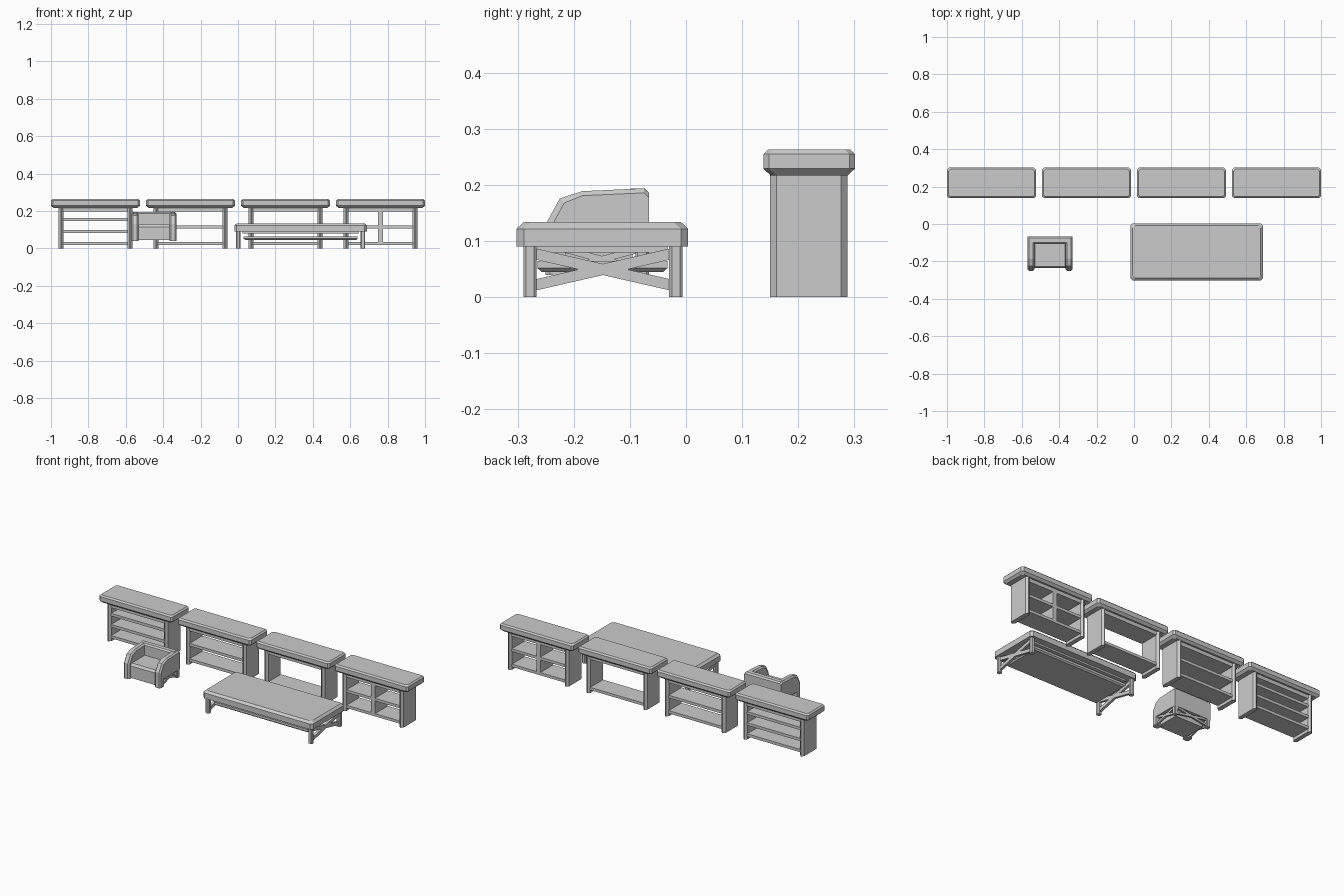
import bpy, bmesh, math
from mathutils import Vector

cube = bpy.data.objects.get("Cube")
if cube:
    bpy.data.objects.remove(cube, do_unlink=True)

grey = bpy.data.materials.new("plain_grey")
grey.use_nodes = True
COLOUR = (0.6, 0.6, 0.6, 1)
grey.diffuse_color = COLOUR
grey.node_tree.nodes["Principled BSDF"].inputs["Base Color"].default_value = COLOUR


def finish(name, bm):
    bmesh.ops.recalc_face_normals(bm, faces=bm.faces)
    mesh = bpy.data.meshes.new(name)
    bm.to_mesh(mesh)
    bm.free()
    mesh.materials.append(grey)
    obj = bpy.data.objects.new(name, mesh)
    bpy.context.collection.objects.link(obj)
    return obj


def loft(name, rings):
    """Skin a stack of matching closed rings and cap both ends."""
    bm = bmesh.new()
    rows = [[bm.verts.new(p) for p in ring] for ring in rings]
    n = len(rows[0])
    for a, b in zip(rows, rows[1:]):
        for i in range(n):
            j = (i + 1) % n
            bm.faces.new((a[i], a[j], b[j], b[i]))
    bm.faces.new(rows[0])
    bm.faces.new(rows[-1])
    return finish(name, bm)


def slab(name, x, y, levels, corner=0.0):
    """Block with clipped vertical corners; levels are (height, inset)."""
    rings = []
    for z, inset in levels:
        a, b, c, d = x[0] + inset, x[1] - inset, y[0] + inset, y[1] - inset
        k = corner
        if k:
            pts = [(a + k, c), (b - k, c), (b, c + k), (b, d - k),
                   (b - k, d), (a + k, d), (a, d - k), (a, c + k)]
        else:
            pts = [(a, c), (b, c), (b, d), (a, d)]
        rings.append([(px, py, z) for px, py in pts])
    return loft(name, rings)


def box(name, x, y, z, corner=0.0):
    return slab(name, x, y, [(z[0], 0), (z[1], 0)], corner)


def bar(name, start, end, thick, height):
    """Slanted brace with vertical cut ends, thick across its own run."""
    p, q = Vector(start), Vector(end)
    side = (q - p).cross(Vector((0, 0, 1))).normalized() * thick / 2
    up = Vector((0, 0, height / 2))
    return loft(name, [[e - side - up, e + side - up, e + side + up, e - side + up]
                       for e in (p, q)])


def cross_brace(name, a, b, low, high, thick, height):
    bar(name + "_rising", (*a, low), (*b, high), thick, height)
    bar(name + "_falling", (*a, high), (*b, low), thick, height)


# Four open shelving units with different shelf layouts
layouts = [(-0.762, (0.025, 0.09, 0.155)), (-0.254, (0.025, 0.115)),
           (0.254, (0.025,)), (0.762, (0.025, 0.115))]
for number, (cx, shelves) in enumerate(layouts, 1):
    tag = f"unit_{number}_"
    slab(tag + "top", (cx - 0.238, cx + 0.238), (0.138, 0.301),
         [(0.217, 0.013), (0.229, 0), (0.255, 0), (0.263, 0.008)], 0.01)
    for word, s in (("right", -1), ("left", 1)):
        mid = cx + s * 0.184
        box(tag + word + "_side", (mid - 0.013, mid + 0.013), (0.15, 0.288),
            (0, 0.22), 0.0115)
    inner = (cx - 0.175, cx + 0.175)
    box(tag + "top_rail", inner, (0.16, 0.278), (0.196, 0.22))
    for i, z in enumerate(shelves, 1):
        box(f"{tag}shelf_{i}", inner, (0.16, 0.278), (z - 0.008, z + 0.008))
    if number == 4:
        box(tag + "divider", (cx - 0.013, cx + 0.013), (0.16, 0.278), (0.025, 0.2))

# Long low table
slab("table_top", (-0.02, 0.69), (-0.302, 0.004),
     [(0.09, 0), (0.122, 0), (0.134, 0.013)], 0.013)
box("table_apron", (0.025, 0.645), (-0.265, -0.033), (0.08, 0.092))
slab("table_lower_panel", (0.03, 0.64), (-0.265, -0.033),
     [(0.045, 0.008), (0.052, 0), (0.065, 0)])
for word, x in (("right", 0.002), ("left", 0.668)):
    for end, y in (("front", -0.278), ("back", -0.018)):
        box(f"table_{end}_{word}_leg", (x - 0.012, x + 0.012),
            (y - 0.012, y + 0.012), (0, 0.092), 0.005)
    cross_brace(f"table_{word}_brace", (x, -0.268), (x, -0.028),
                0.022, 0.077, 0.014, 0.02)

# Armchair: seat block, tall curved arms, back and braced lower frame
CX = -0.449
slab("chair_seat", (CX - 0.09, CX + 0.09), (-0.236, -0.095),
     [(0.045, 0), (0.115, 0), (0.128, 0.01)])
arm = [(-0.25, 0.04), (-0.25, 0.13), (-0.225, 0.176), (-0.185, 0.189),
       (-0.075, 0.194), (-0.066, 0.186), (-0.066, 0.085), (-0.215, 0.085),
       (-0.215, 0.04)]
for word, s in (("right", -1), ("left", 1)):
    rings = []
    for offset, drop in ((0.082, 0.008), (0.09, 0), (0.112, 0), (0.12, 0.008)):
        rings.append([(CX + s * offset, y + drop * (y < -0.22), z - drop * (z > 0.1))
                      for y, z in arm])
    loft(f"chair_{word}_arm", rings)
    x = CX + s * 0.107
    box(f"chair_{word}_back_leg", (x - 0.012, x + 0.012), (-0.09, -0.066),
        (0.04, 0.09), 0.004)
    cross_brace(f"chair_{word}_brace", (x, -0.215), (x, -0.085),
                0.05, 0.085, 0.01, 0.012)
slab("chair_back", (CX - 0.112, CX + 0.112), (-0.106, -0.066),
     [(0.085, 0), (0.186, 0), (0.194, 0.008)])
cross_brace("chair_rear_brace", (CX - 0.1, -0.075), (CX + 0.1, -0.075),
            0.05, 0.085, 0.01, 0.012)
